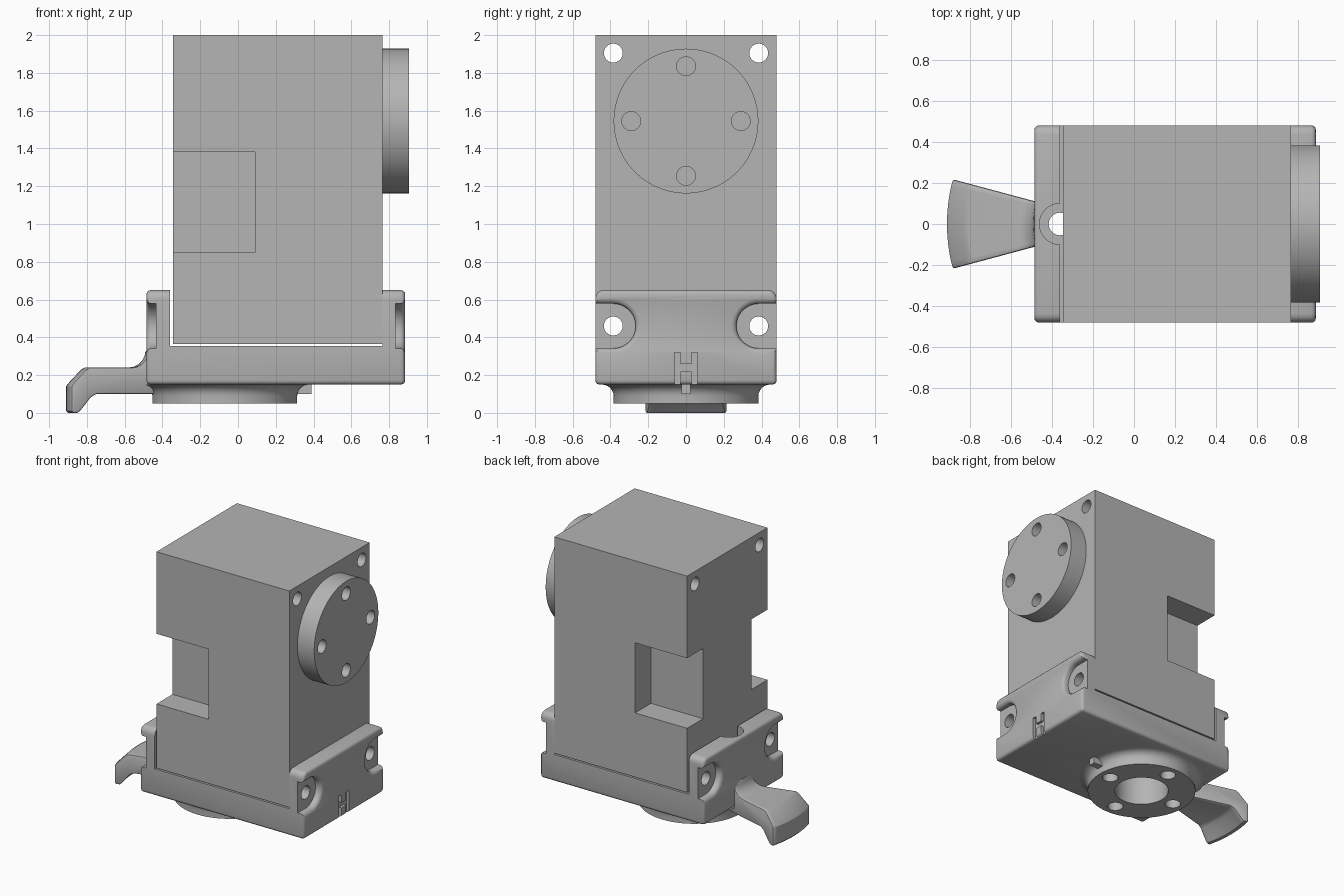
import bpy, bmesh
from math import sin, cos, pi, radians
from mathutils import Matrix, Vector

if "Cube" in bpy.data.objects:
    bpy.data.objects.remove(bpy.data.objects["Cube"], do_unlink=True)

grey = bpy.data.materials.new("machined grey")
grey.use_nodes = True
COL = (0.46, 0.46, 0.46, 1)
grey.diffuse_color = COL
grey.node_tree.nodes["Principled BSDF"].inputs["Base Color"].default_value = COL

AXIS_X = -0.07          # vertical axis shared by the flange and lever
HOLE_Y, BOLT_R = 0.385, 0.05


def finish(name, bm):
    bmesh.ops.recalc_face_normals(bm, faces=bm.faces)
    me = bpy.data.meshes.new(name)
    bm.to_mesh(me)
    bm.free()
    me.materials.append(grey)
    ob = bpy.data.objects.new(name, me)
    bpy.context.collection.objects.link(ob)
    return ob


def box_bm(x, y, z):
    bm = bmesh.new()
    bmesh.ops.create_cube(bm, size=1)
    for v in bm.verts:
        v.co = [r[0] + (c + 0.5) * (r[1] - r[0]) for c, r in zip(v.co, (x, y, z))]
    return bm


def box(name, x, y, z):
    return finish(name, box_bm(x, y, z))


def cylinder(name, centre, radius, depth, along="Z", segments=32):
    bm = bmesh.new()
    rot = Matrix.Rotation(pi / 2, 4, "Y") if along == "X" else Matrix.Identity(4)
    bmesh.ops.create_cone(bm, cap_ends=True, segments=segments, radius1=radius,
                          radius2=radius, depth=depth,
                          matrix=Matrix.Translation(centre) @ rot)
    return finish(name, bm)


def loft(name, rings, closed=False):
    """Skin matching point rings; close the sweep or cap its ends."""
    bm = bmesh.new()
    rows = [[bm.verts.new(p) for p in ring] for ring in rings]
    n = len(rows[0])
    pairs = list(zip(rows, rows[1:])) + ([(rows[-1], rows[0])] if closed else [])
    for a, b in pairs:
        for i in range(n):
            j = (i + 1) % n
            bm.faces.new((a[i], a[j], b[j], b[i]))
    if not closed:
        bm.faces.new(rows[0])
        bm.faces.new(rows[-1])
    return finish(name, bm)


def sweep(name, profile, start, end, steps, closed=False):
    """Turn a (radius, height) outline about the shared axis."""
    count = steps if closed else steps + 1
    angles = [radians(start + (end - start) * i / steps) for i in range(count)]
    return loft(name, [[(AXIS_X + r * cos(a), r * sin(a), z) for r, z in profile]
                       for a in angles], closed)


def apply(ob, kind, **settings):
    mod = ob.modifiers.new(kind.title(), kind)
    for key, value in settings.items():
        setattr(mod, key, value)
    bpy.context.view_layer.objects.active = ob
    bpy.ops.object.modifier_apply(modifier=mod.name)


def cut(ob, *cutters):
    for c in cutters:
        apply(ob, "BOOLEAN", object=c, operation="DIFFERENCE", solver="EXACT")
        bpy.data.objects.remove(c, do_unlink=True)


def smooth(ob, angle=35):
    bpy.ops.object.select_all(action="DESELECT")
    ob.select_set(True)
    bpy.context.view_layer.objects.active = ob
    bpy.ops.object.shade_smooth_by_angle(angle=radians(angle))


# Main block with side notches and long through holes
block = box("main_block", (-0.345, 0.765), (-0.48, 0.48), (0.365, 2))
for s in (-1, 1):
    cut(block, box("notch", (-0.5, 0.09), sorted((s * 0.29, s * 0.6)), (0.85, 1.38)))
    for z in (0.46, 1.905):
        cut(block, cylinder("drill", (0.2, s * HOLE_Y, z), BOLT_R, 2, "X"))
smooth(block)

# Round face plate with four blind holes
plate = cylinder("face_plate", (0.835, 0, 1.545), 0.383, 0.14, "X", 96)
for k in range(4):
    a = k * pi / 2
    cut(plate, cylinder("drill", (0.9, 0.29 * cos(a), 1.545 + 0.29 * sin(a)), BOLT_R, 0.2, "X"))
smooth(plate)

# Bracket: rounded box hollowed into a U
bm = box_bm((-0.485, 0.885), (-0.48, 0.48), (0.15, 0.65))
top = [e for e in bm.edges if all(v.co.z > 0.6 for v in e.verts)
       and abs(e.verts[0].co.x - e.verts[1].co.x) > 1]
bmesh.ops.bevel(bm, geom=top, offset=0.045, segments=4, profile=0.5, affect="EDGES")
bm.normal_update()
sharp = [e for e in bm.edges if e.calc_face_angle(0) > radians(40)]
bmesh.ops.bevel(bm, geom=sharp, offset=0.022, segments=3, profile=0.5, affect="EDGES")
bracket = finish("bracket", bm)
cut(bracket, box("hollow", (-0.36, 0.765), (-0.6, 0.6), (0.355, 0.8)))


# Bolt pockets that open through the sides of both end walls
def pocket(face_x, out, side):
    layers = [(0.03, 0.145), (0, 0.145), (-0.004, 0.133), (-0.011, 0.124),
              (-0.022, 0.118), (-0.05, 0.118)]
    rings = []
    for d, r in layers:
        x = face_x + out * d
        arc = [(x, side * (HOLE_Y - r * sin(pi * i / 24)), 0.46 + r * cos(pi * i / 24))
               for i in range(25)]
        rings.append(arc + [(x, side * 0.6, 0.46 - r), (x, side * 0.6, 0.46 + r)])
    return loft("pocket", rings)


for s in (-1, 1):
    cut(bracket, pocket(0.885, 1, s), pocket(-0.485, -1, s),
        cylinder("drill", (0.2, s * HOLE_Y, 0.46), BOLT_R, 2, "X"),
        box("index_slot", (0.865, 0.95), sorted((s * 0.028, s * 0.06)), (0.14, 0.32)))
cut(bracket, box("index_bridge", (0.865, 0.95), (-0.04, 0.04), (0.22, 0.26)),
    cylinder("bore", (AXIS_X, 0, 0.3), 0.19, 0.5, segments=64),
    cylinder("counterbore", (AXIS_X - 0.29, 0, 0.605), 0.1, 0.5))

# Bottom flange with a concave fillet and open bore
fillet = [(0.445 - 0.062 * cos(t * pi / 12), 0.088 + 0.062 * sin(t * pi / 12)) for t in range(7)]
flange = sweep("bottom_flange", [(0.19, 0.05), (0.383, 0.05)] + fillet + [(0.19, 0.15)],
               0, 360, 96, True)
cut(flange, box("trim", (-0.8, -0.485), (-0.6, 0.6), (0, 0.3)))
for k in range(4):
    p = Vector((AXIS_X + 0.29 * cos(k * pi / 2), 0.29 * sin(k * pi / 2), 0.2))
    for ob in (bracket, flange):
        cut(ob, cylinder("drill", p, 0.055, 0.6))
smooth(bracket)
smooth(flange)

# Locating tab beside the flange
box("locating_tab", (0.3, 0.39), (-0.025, 0.025), (0.1, 0.155))

# Fan-shaped lever sharing the flange axis
blend = [(0.51 - 0.09 * sin(t * pi / 10), 0.33 - 0.09 * cos(t * pi / 10)) for t in range(6)]
outline = [(0.385, 0.1), (0.70, 0.1), (0.73, 0.085), (0.79, 0.012), (0.805, 0), (0.83, 0),
           (0.84, 0.01), (0.84, 0.14), (0.833, 0.152), (0.762, 0.228), (0.742, 0.24)]
lever = sweep("lever", outline + blend + [(0.40, 0.33)], 165, 195, 12)
apply(lever, "BEVEL", width=0.012, segments=2, limit_method="ANGLE", angle_limit=radians(60))
smooth(lever, 30)
